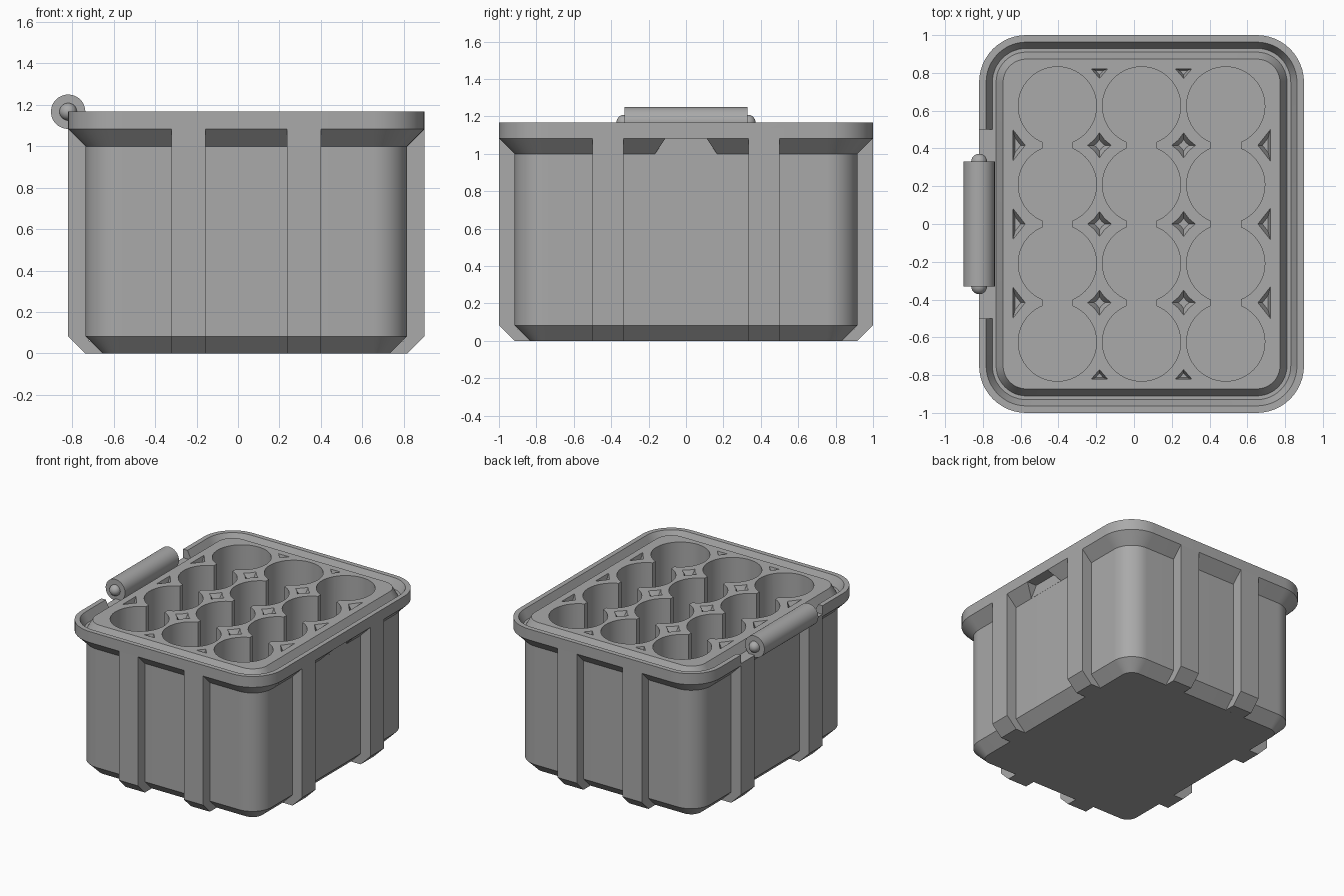
import bpy, bmesh, math
from mathutils import Vector

if "Cube" in bpy.data.objects:
    bpy.data.objects.remove(bpy.data.objects["Cube"])

CX, HX, HY, R = 0.04, 0.86, 1.0, 0.25     # crate centre and rim half sizes
TOP, STEP, GROOVE = 1.167, 0.083, 1.10

grey = bpy.data.materials.new("crate_grey")
grey.diffuse_color = (0.4, 0.4, 0.4, 1)
grey.use_nodes = True
grey.node_tree.nodes["Principled BSDF"].inputs["Base Color"].default_value = grey.diffuse_color


def finish(name, bm, smooth=True):
    bmesh.ops.recalc_face_normals(bm, faces=bm.faces)
    me = bpy.data.meshes.new(name)
    bm.to_mesh(me)
    bm.free()
    me.materials.append(grey)
    ob = bpy.data.objects.new(name, me)
    bpy.context.collection.objects.link(ob)
    if smooth:
        shade(ob)
    return ob


def shade(ob):
    bpy.ops.object.select_all(action='DESELECT')
    ob.select_set(True)
    bpy.context.view_layer.objects.active = ob
    bpy.ops.object.shade_smooth_by_angle(angle=math.radians(30))


def loft(bm, rings):
    loops = [[bm.verts.new(p) for p in ring] for ring in rings]
    n = len(loops[0])
    for a, b in zip(loops, loops[1:]):
        for i in range(n):
            j = (i + 1) % n
            bm.faces.new((a[i], a[j], b[j], b[i]))
    bm.faces.new(loops[0][::-1])
    bm.faces.new(loops[-1])


def rounded_rect(off, z, seg=12):
    r, pts = R - off, []
    for q, (sx, sy) in enumerate([(1, 1), (-1, 1), (-1, -1), (1, -1)]):
        for k in range(seg + 1):
            a = math.radians(90 * (q + k / seg))
            pts.append((CX + sx * (HX - R) + r * math.cos(a),
                        sy * (HY - R) + r * math.sin(a), z))
    return pts


def box(bm, x0, x1, y0, y1, z0, z1):
    loft(bm, [[(x0, y0, z), (x1, y0, z), (x1, y1, z), (x0, y1, z)] for z in (z0, z1)])


def pit(bm, pts):
    # shallow tapered pocket
    c = sum((Vector(p) for p in pts), Vector((0, 0))) / len(pts)
    rings = []
    for s, z in ((0.45, TOP - 0.045), (1.0, TOP + 0.002)):
        rings.append([(c.x + (p[0] - c.x) * s, c.y + (p[1] - c.y) * s, z) for p in pts])
    loft(bm, rings)


# crate body with chamfered foot, flared rim and seal groove
bm = bmesh.new()
profile = [(0.167, 0), (STEP, STEP), (STEP, 1.0), (0, 1.083), (0, TOP),
           (0.037, TOP), (0.07, GROOVE), (0.09, GROOVE), (0.127, TOP)]
loft(bm, [rounded_rect(o, z) for o, z in profile])
body = finish("crate_body", bm, False)

# cutters: three columns of four linked round cups
bm = bmesh.new()
cup_r, px, py, slot = 0.207, 0.4456, 0.4167, 0.08
cut_a = math.acos(slot / cup_r)
for col in (-1, 0, 1):
    right = []
    for row in range(4):
        lo = -math.pi / 2 if row == 0 else -cut_a
        hi = math.pi / 2 if row == 3 else cut_a
        yc = (row - 1.5) * py
        for k in range(25):
            a = lo + (hi - lo) * k / 24
            right.append((cup_r * math.cos(a), yc + cup_r * math.sin(a)))
    left = [(-x, y) for x, y in right[-2:0:-1]]
    outline = [(CX + col * px + x, y) for x, y in right + left]
    loft(bm, [[(x, y, z) for x, y in outline] for z in (STEP, TOP + 0.1)])

# cutters: diamond pockets between cups and triangular ones at the edges
for row in (-1, 0, 1):
    yc = row * py
    for s in (-1, 1):
        xc = CX + s * px / 2
        dia = []
        for k in range(8):
            a, f = k * math.pi / 4, (1 if k % 2 == 0 else 0.62)
            dia.append((xc + 0.064 * f * math.cos(a), yc + 0.068 * f * math.sin(a)))
        pit(bm, dia)
        pit(bm, [(CX + s * 0.682, yc - 0.085), (CX + s * 0.682, yc + 0.085),
                 (CX + s * 0.615, yc)])
for sx in (-1, 1):
    for sy in (-1, 1):
        xc = CX + sx * px / 2
        pit(bm, [(xc - 0.045, sy * 0.822), (xc + 0.045, sy * 0.822), (xc, sy * 0.77)])

# cutters: hinge gap in the left lip, finger recess under the right rim
box(bm, -1.0, CX - HX + 0.07, -0.5, 0.5, GROOVE, 1.3)
loft(bm, [[(x, -0.198, 0.95), (x, 0.198, 0.95), (x, 0.11, 1.083), (x, -0.11, 1.083)]
          for x in (CX + HX - STEP + 0.0005, 1.0)])
cutter = finish("pocket_cutter", bm, False)
cutter.hide_render = True

mod = body.modifiers.new("pockets", 'BOOLEAN')
mod.operation, mod.solver, mod.object = 'DIFFERENCE', 'EXACT', cutter
bpy.context.view_layer.objects.active = body
body.select_set(True)
bpy.ops.object.modifier_apply(modifier=mod.name)
bpy.data.objects.remove(cutter)
shade(body)

# vertical ribs, two on each side
rib = [(0.18, 0), (STEP, 0), (0, STEP), (0, 1.083), (0.10, 1.083), (0.10, 0.06), (0.18, 0.06)]
bm = bmesh.new()
for s in (-1, 1):
    for t in (-1, 1):
        loft(bm, [[(CX + s * (HX - o), t * 0.4175 + w, z) for o, z in rib]
                  for w in (-0.0825, 0.0825)])
        loft(bm, [[(CX + t * 0.2785 + w, s * (HY - o), z) for o, z in rib]
                  for w in (-0.0825, 0.0825)])
finish("side_ribs", bm, False)

# hinge barrel
bm = bmesh.new()
ring = [(-0.82 + 0.083 * math.cos(k * math.pi / 24), 1.167 + 0.083 * math.sin(k * math.pi / 24))
        for k in range(48)]
loft(bm, [[(x, y, z) for x, z in ring] for y in (-0.33, 0.33)])
finish("hinge_barrel", bm)

# rounded snap pins at the barrel ends
bm = bmesh.new()
for s in (-1, 1):
    res = bmesh.ops.create_uvsphere(bm, u_segments=24, v_segments=16, radius=0.042)
    bmesh.ops.translate(bm, verts=res["verts"], vec=(-0.82, s * 0.33, 1.167))
finish("hinge_pins", bm)
